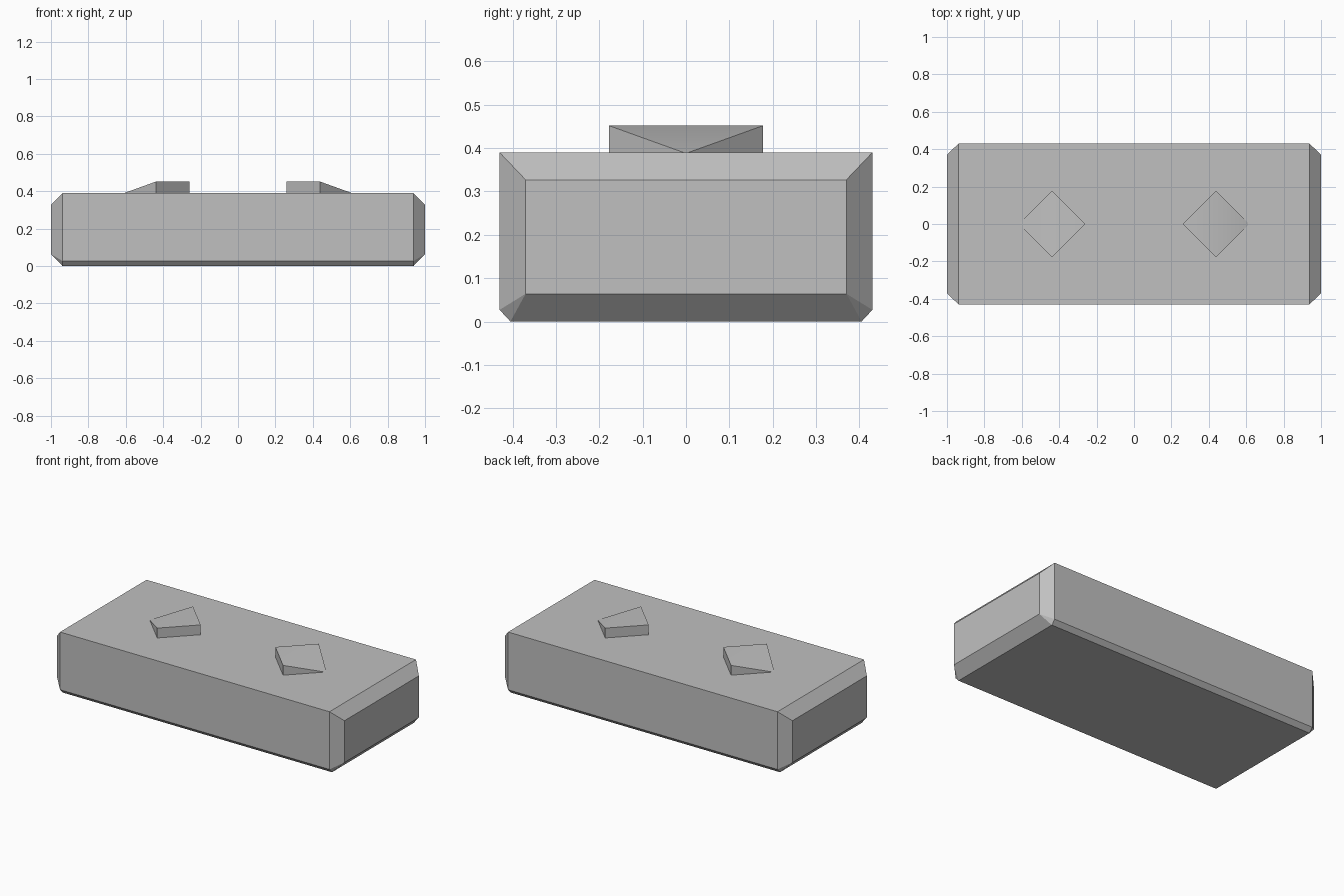
import bpy, bmesh, math

cube = bpy.data.objects.get("Cube")
if cube:
    bpy.data.objects.remove(cube, do_unlink=True)

grey = bpy.data.materials.new("plain grey")
grey.use_nodes = True
colour = (0.53, 0.53, 0.53, 1)
grey.diffuse_color = colour
grey.node_tree.nodes["Principled BSDF"].inputs["Base Color"].default_value = colour


def hull_object(name, points):
    """Convex solid through the points, with flat regions merged."""
    bm = bmesh.new()
    for p in points:
        bm.verts.new(p)
    bmesh.ops.convex_hull(bm, input=bm.verts[:])
    bmesh.ops.dissolve_limit(bm, angle_limit=math.radians(2),
                             verts=bm.verts[:], edges=bm.edges[:])
    bmesh.ops.recalc_face_normals(bm, faces=bm.faces[:])
    mesh = bpy.data.meshes.new(name)
    bm.to_mesh(mesh)
    bm.free()
    mesh.materials.append(grey)
    obj = bpy.data.objects.new(name, mesh)
    bpy.context.collection.objects.link(obj)
    return obj


# Block: chamfered ends and a small chamfer along the lower long edges
corners = [(1, 0.37, 0.064), (1, 0.37, 0.327),
           (0.938, 0.43, 0.027), (0.938, 0.43, 0.39), (0.938, 0.405, 0)]
hull_object("block", [(sx * x, sy * y, z) for x, y, z in corners
                      for sx in (-1, 1) for sy in (-1, 1)])

# Diamond studs: level inner half, outer half sloping down to the block
top, base, r, centre = 0.452, 0.38, 0.178, 0.438
for side, label in ((1, "left"), (-1, "right")):
    diamond = [(centre - r, 0), (centre, r), (centre, -r)]
    points = [(side * x, y, z) for x, y in diamond for z in (base, top)]
    points += [(side * (centre + r), 0, z) for z in (base, 0.388)]
    stud = hull_object(label + "_stud", points)
    bpy.ops.object.select_all(action="DESELECT")
    stud.select_set(True)
    bpy.context.view_layer.objects.active = stud
    bpy.ops.object.shade_smooth_by_angle(angle=math.radians(30))
